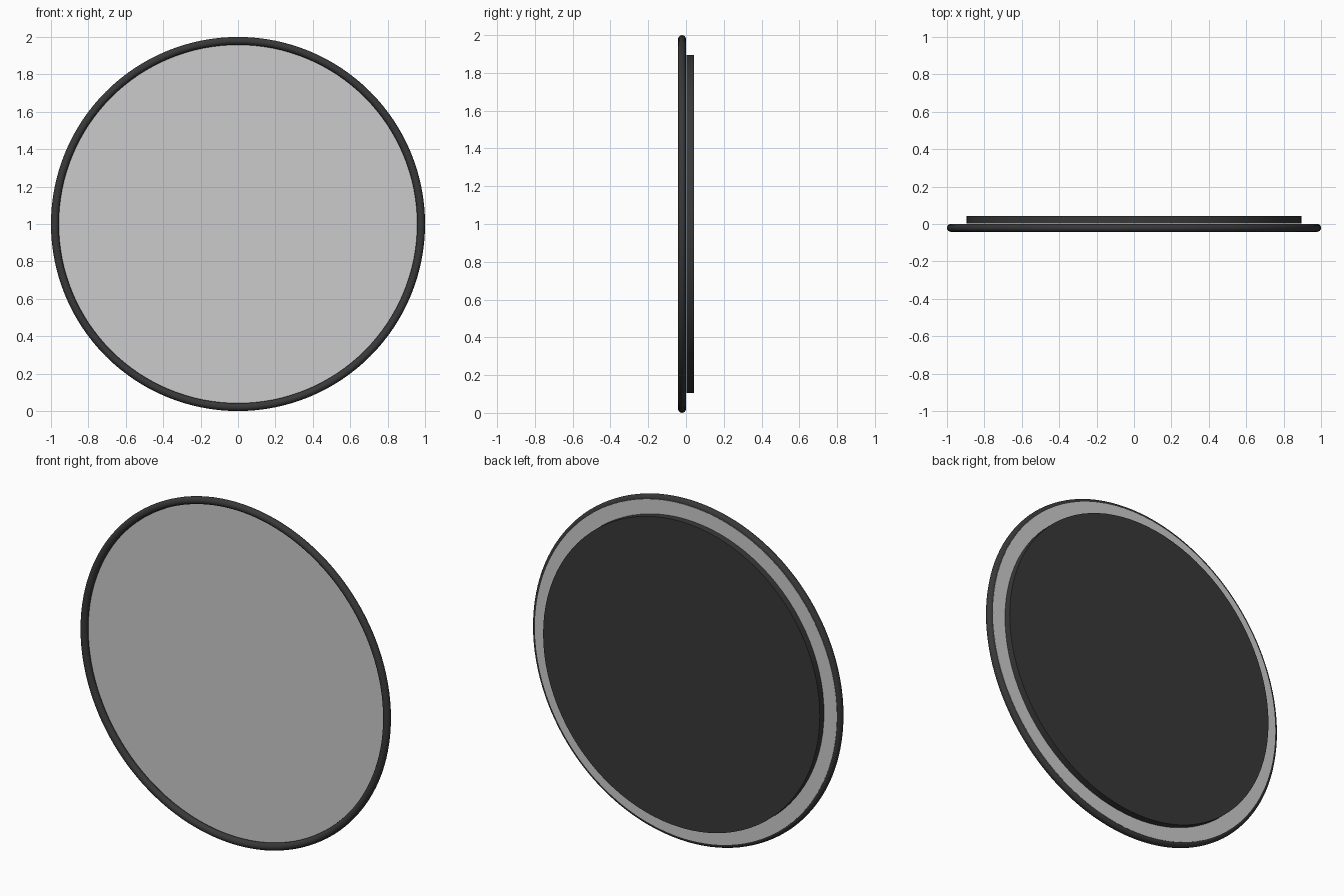
import bpy
from math import radians

if "Cube" in bpy.data.objects:
    bpy.data.objects.remove(bpy.data.objects["Cube"])

black = bpy.data.materials.new("black")
black.diffuse_color = (0.04, 0.04, 0.04, 1)
black.use_nodes = True
black.node_tree.nodes["Principled BSDF"].inputs["Base Color"].default_value = black.diffuse_color

FACING = (radians(90), 0, 0)


def finish(name, material=None):
    obj = bpy.context.object
    obj.name = name
    if material:
        obj.data.materials.append(material)
    bpy.ops.object.shade_smooth_by_angle(angle=radians(35))
    return obj


def disc(name, radius, y0, y1, material=None):
    bpy.ops.mesh.primitive_cylinder_add(
        vertices=96, radius=radius, depth=y1 - y0,
        location=(0, (y0 + y1) / 2, 1), rotation=FACING)
    return finish(name, material)


# Round tube frame
bpy.ops.mesh.primitive_torus_add(
    major_radius=0.979, minor_radius=0.021, major_segments=128,
    minor_segments=16, location=(0, -0.021, 1), rotation=FACING)
finish("frame_ring", black)

# Thin mirror pane at the back edge of the frame
disc("mirror_pane", 0.977, -0.003, 0.001)

# Smaller backing plate
disc("backing_plate", 0.895, 0.003, 0.042, black)
